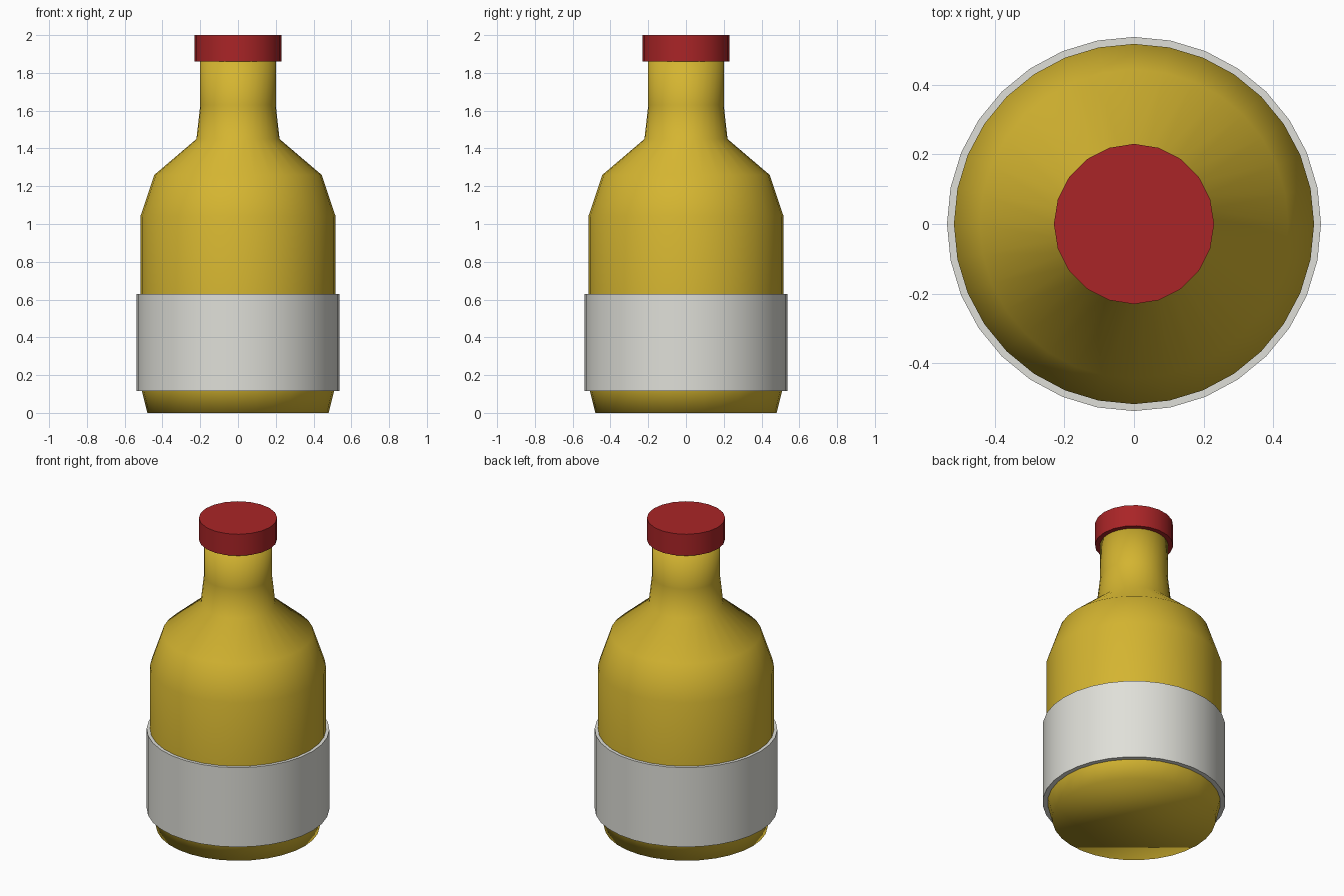
import bpy, bmesh
from math import cos, sin, tau, radians

cube = bpy.data.objects.get("Cube")
if cube:
    bpy.data.objects.remove(cube, do_unlink=True)


def material(name, rgb):
    mat = bpy.data.materials.new(name)
    mat.use_nodes = True
    color = (*rgb, 1)
    mat.diffuse_color = color
    mat.node_tree.nodes["Principled BSDF"].inputs["Base Color"].default_value = color
    return mat


def lathe(name, profile, sides, mat, sharp_angle):
    """Revolve (radius, height) points around z, closing both ends."""
    bm = bmesh.new()
    rings = [[bm.verts.new((r * cos(tau * i / sides), r * sin(tau * i / sides), z))
              for i in range(sides)] for r, z in profile]
    for low, high in zip(rings, rings[1:]):
        for i in range(sides):
            j = (i + 1) % sides
            bm.faces.new((low[i], low[j], high[j], high[i]))
    bm.faces.new(rings[0][::-1])
    bm.faces.new(rings[-1])
    mesh = bpy.data.meshes.new(name)
    bm.to_mesh(mesh)
    bm.free()
    mesh.materials.append(mat)
    obj = bpy.data.objects.new(name, mesh)
    bpy.context.collection.objects.link(obj)
    bpy.ops.object.select_all(action="DESELECT")
    obj.select_set(True)
    bpy.context.view_layer.objects.active = obj
    bpy.ops.object.shade_smooth_by_angle(angle=radians(sharp_angle))
    return obj


amber = material("amber_yellow", (0.66, 0.46, 0.03))
paper = material("label_white", (0.74, 0.74, 0.69))
red = material("cap_red", (0.40, 0.018, 0.02))

# Bottle: base, straight wall, sloped shoulder and neck, smooth throughout
lathe("bottle_body",
      [(0.48, 0), (0.517, 0.15), (0.517, 1.04), (0.443, 1.26),
       (0.22, 1.45), (0.2, 1.63), (0.2, 1.9)], 32, amber, 180)

# Label band standing slightly proud of the wall
lathe("label_band", [(0.537, 0.115), (0.537, 0.63)], 32, paper, 30)

# Cap over the neck
lathe("bottle_cap", [(0.23, 1.86), (0.23, 2)], 20, red, 30)
